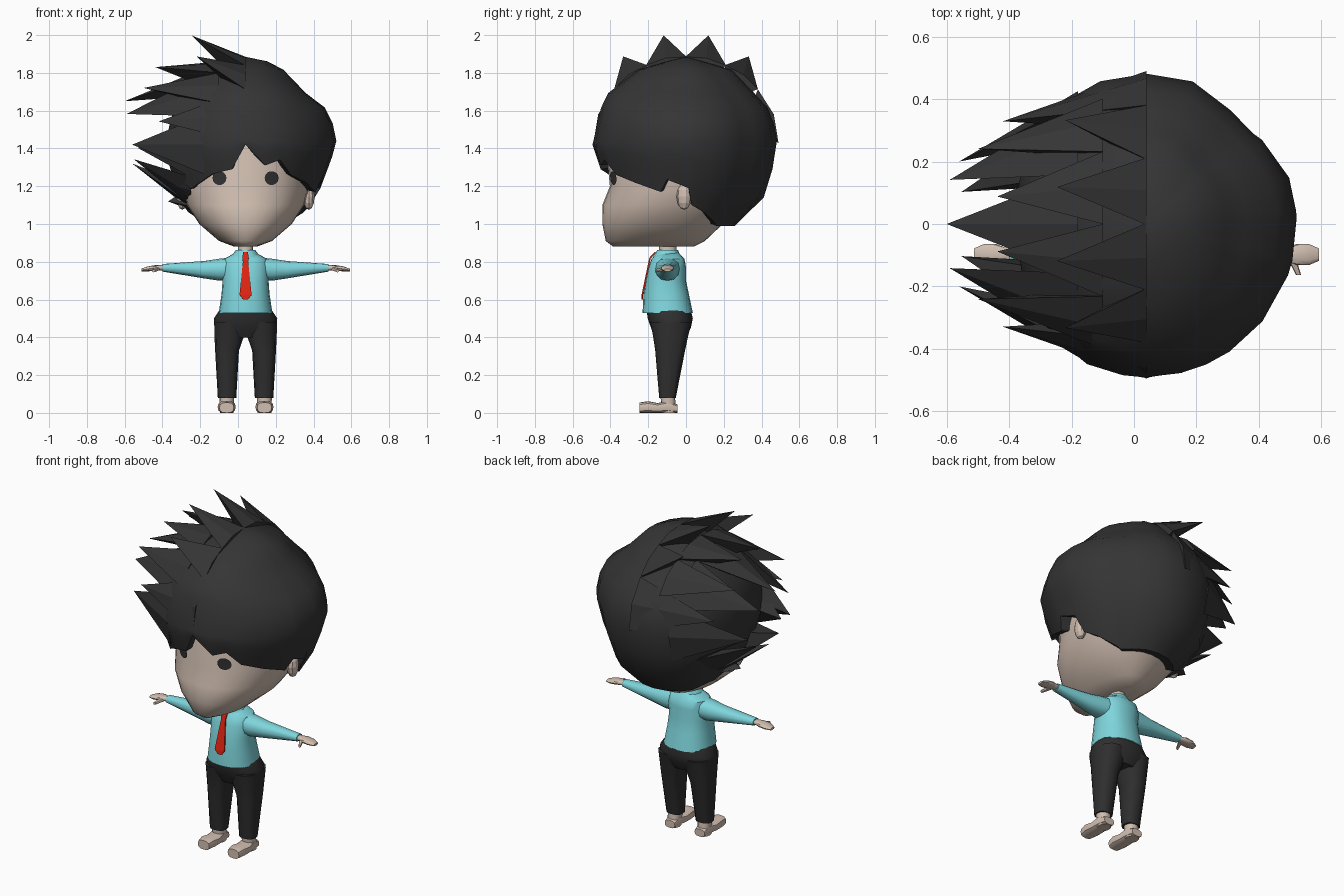
import bpy, bmesh, math
from mathutils import Vector

if "Cube" in bpy.data.objects:
    bpy.data.objects.remove(bpy.data.objects["Cube"])

CX = 0.04  # the figure stands slightly right of centre, the spikes sweep left


def material(name, *rgb):
    m = bpy.data.materials.new(name)
    m.diffuse_color = (*rgb, 1)
    m.use_nodes = True
    m.node_tree.nodes["Principled BSDF"].inputs["Base Color"].default_value = m.diffuse_color
    return m


SKIN = material("skin", 0.64, 0.52, 0.44)
SHIRT = material("shirt blue", 0.21, 0.67, 0.72)
HAIR = material("hair black", 0.035, 0.035, 0.036)
PANTS = material("trouser black", 0.028, 0.028, 0.029)
RED = material("tie red", 0.75, 0.018, 0.006)


def make(name, verts, faces, mat, angle=40):
    me = bpy.data.meshes.new(name)
    me.from_pydata([tuple(v) for v in verts], [], faces)
    bm = bmesh.new()
    bm.from_mesh(me)
    bmesh.ops.recalc_face_normals(bm, faces=bm.faces)
    bm.to_mesh(me)
    bm.free()
    me.materials.append(mat)
    if angle:
        me.shade_smooth()
        me.set_sharp_from_angle(angle=math.radians(angle))
    ob = bpy.data.objects.new(name, me)
    bpy.context.collection.objects.link(ob)
    return ob


def power(c, e):
    return math.copysign(abs(c) ** (2 / e), c)


def loft(name, axis, rings, mat, n=12, e=2.3, angle=40):
    """Skin superellipse rings (t, centre1, half1, centre2, half2) along an axis."""
    verts, faces = [], []
    for t, c1, h1, c2, h2 in rings:
        for i in range(n):
            a = 2 * math.pi * i / n
            p, q = c1 + h1 * power(math.cos(a), e), c2 + h2 * power(math.sin(a), e)
            verts.append({"x": (t, p, q), "y": (p, t, q), "z": (p, q, t)}[axis])
    for k in range(len(rings) - 1):
        for i in range(n):
            j = (i + 1) % n
            faces.append((k * n + i, k * n + j, k * n + n + j, k * n + n + i))
    faces += [tuple(range(n)), tuple(range(len(verts) - n, len(verts)))]
    return make(name, verts, faces, mat, angle)


def body(rows, cx=CX):
    """Rows (z, half width, front y, back y) turned into loft rings."""
    return [(z, cx, hx, (f + b) / 2, (b - f) / 2) for z, hx, f, b in rows]


def lookup(table, x):
    if x <= table[0][0]:
        return table[0][1]
    for (a, p), (b, q) in zip(table, table[1:]):
        if x <= b:
            return p + (q - p) * (x - a) / (b - a)
    return table[-1][1]


# Head
head = body([(0.88, 0.06, -0.385, 0.04), (0.91, 0.14, -0.425, 0.1), (1.0, 0.245, -0.443, 0.195),
             (1.1, 0.31, -0.443, 0.29), (1.2, 0.338, -0.403, 0.35), (1.42, 0.355, -0.425, 0.39),
             (1.6, 0.29, -0.35, 0.32)])
loft("head", "z", head, SKIN, n=32, e=2.15, angle=60)


def face_y(x, z):
    hx, cy, hy = (lookup([(r[0], r[i]) for r in head], z) for i in (2, 3, 4))
    return cy - hy * (1 - abs((x - CX) / hx) ** 2.15) ** (1 / 2.15)


# Eyes (thin plates lying on the face) and ears
for side, label in ((-1, "left"), (1, "right")):
    ex, ez, r, n = CX + side * 0.138, 1.243, 0.037, 14
    turn = [2 * math.pi * i / n for i in range(n)]
    pts = [(ex, ez)] + [(ex + r * math.cos(a), ez + r * math.sin(a)) for a in turn]
    make(label + "_eye", [(x, face_y(x, z) - 0.006, z) for x, z in pts],
         [(0, 1 + i, 1 + (i + 1) % n) for i in range(n)], HAIR)
    bpy.ops.mesh.primitive_uv_sphere_add(segments=10, ring_count=6, location=(CX + side * 0.335, -0.01, 1.145))
    ear = bpy.context.object
    ear.name, ear.scale = label + "_ear", (0.032, 0.04, 0.07)
    ear.data.materials.append(SKIN)

# Hair cap: lower edge height by direction in degrees, and outline scale by height
EDGE = [(-99, 1.29), (-90, 1.42), (-77, 1.31), (-67, 1.34), (-57, 1.26), (-20, 1.17), (-14, 1.235),
        (2, 1.19), (5, 1.1), (40, 0.99), (140, 0.99), (183, 1.13), (209, 1.26), (225, 1.185), (247, 1.265)]
SIDE = [(0.99, 0.55), (1.175, 0.79), (1.36, 0.93), (1.475, 0.99), (1.635, 0.83), (1.68, 0.67),
        (1.85, 0.34), (1.885, 0)]
FRONT = [(1.18, 0.86), (1.42, 1), (1.675, 0.88), (1.83, 0.47), (1.885, 0)]
BACK = [(0.99, 0.52), (1.09, 0.8), (1.395, 0.99), (1.595, 0.91), (1.82, 0.48), (1.885, 0)]


def hair_point(deg, z, scale=1.0):
    a = math.radians(deg)
    c, s = math.cos(a), math.sin(a)
    r = 0.495 - 0.065 * max(0, -c) ** 4 - 0.04 * math.exp(-((deg - 46) / 14) ** 2)
    r *= scale * (c * c * lookup(SIDE if c > 0 else BACK, z) + s * s * lookup(FRONT if s < 0 else BACK, z))
    return (CX + r * c, r * s, z)


columns = sorted({d for d, z in EDGE} | set(range(18, 180, 18)) | {-40})
verts, faces, rows = [(CX, 0, 1.885)], [], 11
for i, deg in enumerate(columns):
    low = lookup(EDGE, deg)
    verts += [hair_point(deg, 1.885 - 0.445 * (k / 7) ** 1.5) for k in range(1, 8)]
    verts += [hair_point(deg, 1.44 + (low - 1.44) * k / 3) for k in range(1, 4)]
    x, y, z = hair_point(deg, low, 0.78)
    verts.append((x, y, z + 0.015))
    a, b = 1 + i * rows, 1 + (i + 1) % len(columns) * rows
    faces.append((0, a, b))
    faces += [(a + k, a + k + 1, b + k + 1, b + k) for k in range(rows - 1)]
make("hair_cap", verts, faces, HAIR, 35)

# Hair spikes: fans of points around the sideways axis, their roots meeting on the cap.
# count, middle angle and reach (0 is up), half angle, root x, tip x and its change outwards,
# tip radius in y and z
FANS = [(4, 0, 38, 13, 0.04, -0.25, 0.03, 0.54, 0.593),
        (2, 0, 70, 19, 0.04, -0.42, 0, 0.35, 0.36),
        (4, 0, 45, 15, -0.1, -0.43, -0.07, 0.34, 0.425),
        (5, 0, 90, 23, -0.18, -0.6, 0.04, 0.2, 0.23),
        (5, 180, 80, 20, -0.26, -0.56, 0.03, 0.16, 0.1),
        (3, 180, 45, 18, -0.25, -0.37, 0.03, 0.26, 0.3)]
verts, faces = [], []


def ring_point(x, deg, ry, rz):
    return (x, ry * math.sin(math.radians(deg)), 1.42 + rz * math.cos(math.radians(deg)))


for count, middle, reach, half, rx, tx, dx, ry, rz in FANS:
    size = math.sqrt(1 - ((rx - CX) / 0.43) ** 2)
    for i in range(count):
        f = 2 * i / (count - 1) - 1
        deg = middle + reach * f
        k = len(verts)
        verts.append(ring_point(tx + dx * f * f, deg, ry, rz))
        for turn, s in ((-half, 1), (0, 1.01), (half, 1), (0, 0.65)):
            verts.append(ring_point(rx, deg + turn, 0.49 * size * s, 0.465 * size * s))
        faces += [(k, k + 1 + j, k + 1 + (j + 1) % 4) for j in range(4)] + [(k + 1, k + 2, k + 3, k + 4)]
make("hair_spikes", verts, faces, HAIR, 0)

# Neck, shirt and collar
loft("neck", "z", body([(0.83, 0.042, -0.145, -0.05), (0.92, 0.038, -0.14, -0.05)]), SKIN)
torso = [(0.53, 0.142, -0.23, 0.036), (0.63, 0.127, -0.225, 0.015), (0.7, 0.122, -0.215, 0),
         (0.77, 0.125, -0.2, 0), (0.815, 0.115, -0.183, -0.008), (0.85, 0.05, -0.15, -0.04)]
loft("shirt_body", "z", body(torso), SHIRT, n=20)
loft("collar", "z", body([(0.825, 0.078, -0.178, -0.03), (0.862, 0.052, -0.152, -0.042)]), SHIRT)

# Tie: a thin strip that follows the shirt front
verts = []
for z, w in ((0.85, 0.012), (0.82, 0.017), (0.8, 0.014), (0.625, 0.032), (0.6, 0.012)):
    y = lookup([(r[0], r[2]) for r in torso], z) - (0.006 if z < 0.81 else 0.012)
    verts += [(CX - w, y, z), (CX + w, y, z)]
tie = make("tie", verts, [(2 * i, 2 * i + 1, 2 * i + 3, 2 * i + 2) for i in range(4)], RED, 0)
thick = tie.modifiers.new("thickness", "SOLIDIFY")
thick.thickness, thick.offset = 0.008, 0

# Trouser seat
loft("trouser_seat", "z", body([(0.56, 0.128, -0.21, 0.022), (0.5, 0.168, -0.203, 0.036),
                                (0.45, 0.165, -0.185, 0.026), (0.4, 0.1, -0.16, 0)]), PANTS, n=20)

for s, label in ((-1, "left"), (1, "right")):
    # Trouser legs: (z, centre x, half width, front y, back y)
    legs = [(0.48, 0.083, 0.083, -0.19, 0.03), (0.41, 0.086, 0.079, -0.175, 0.012),
            (0.33, 0.098, 0.063, -0.163, -0.005), (0.08, 0.098, 0.049, -0.142, -0.054)]
    loft(label + "_trouser_leg", "z", [(z, CX + s * c, h, (f + b) / 2, (b - f) / 2) for z, c, h, f, b in legs],
         PANTS, e=2.6)
    # Feet: (y, half width, height)
    fx = CX + s * 0.1
    loft(label + "_ankle", "z", body([(0, 0.036, -0.13, -0.05), (0.1, 0.04, -0.135, -0.06)], fx), SKIN)
    foot = [(-0.045, 0.034, 0.045), (-0.1, 0.042, 0.065), (-0.15, 0.046, 0.052), (-0.2, 0.048, 0.062),
            (-0.245, 0.038, 0.055)]
    loft(label + "_foot", "y", [(y, fx, w, h / 2, h / 2) for y, w, h in foot], SKIN, e=2.8)
    # Sleeves, hands and thumbs: (reach, half depth, z, half height)
    sleeve = [(0.05, 0.07, 0.765, 0.06), (0.14, 0.06, 0.758, 0.058), (0.22, 0.048, 0.758, 0.046),
              (0.44, 0.028, 0.768, 0.02)]
    hand = [(0.42, 0.022, 0.768, 0.015), (0.455, 0.023, 0.768, 0.014), (0.48, 0.034, 0.767, 0.015),
            (0.52, 0.034, 0.762, 0.013), (0.552, 0.02, 0.756, 0.007)]
    for part, rings, mat in (("sleeve", sleeve, SHIRT), ("hand", hand, SKIN)):
        loft(label + "_" + part, "x", [(CX + s * t, -0.098, hy, z, hz) for t, hy, z, hz in rings], mat)
    loft(label + "_thumb", "y", [(-0.11, CX + s * 0.465, 0.014, 0.764, 0.012),
                                 (-0.163, CX + s * 0.487, 0.008, 0.752, 0.008)], SKIN, n=8)
